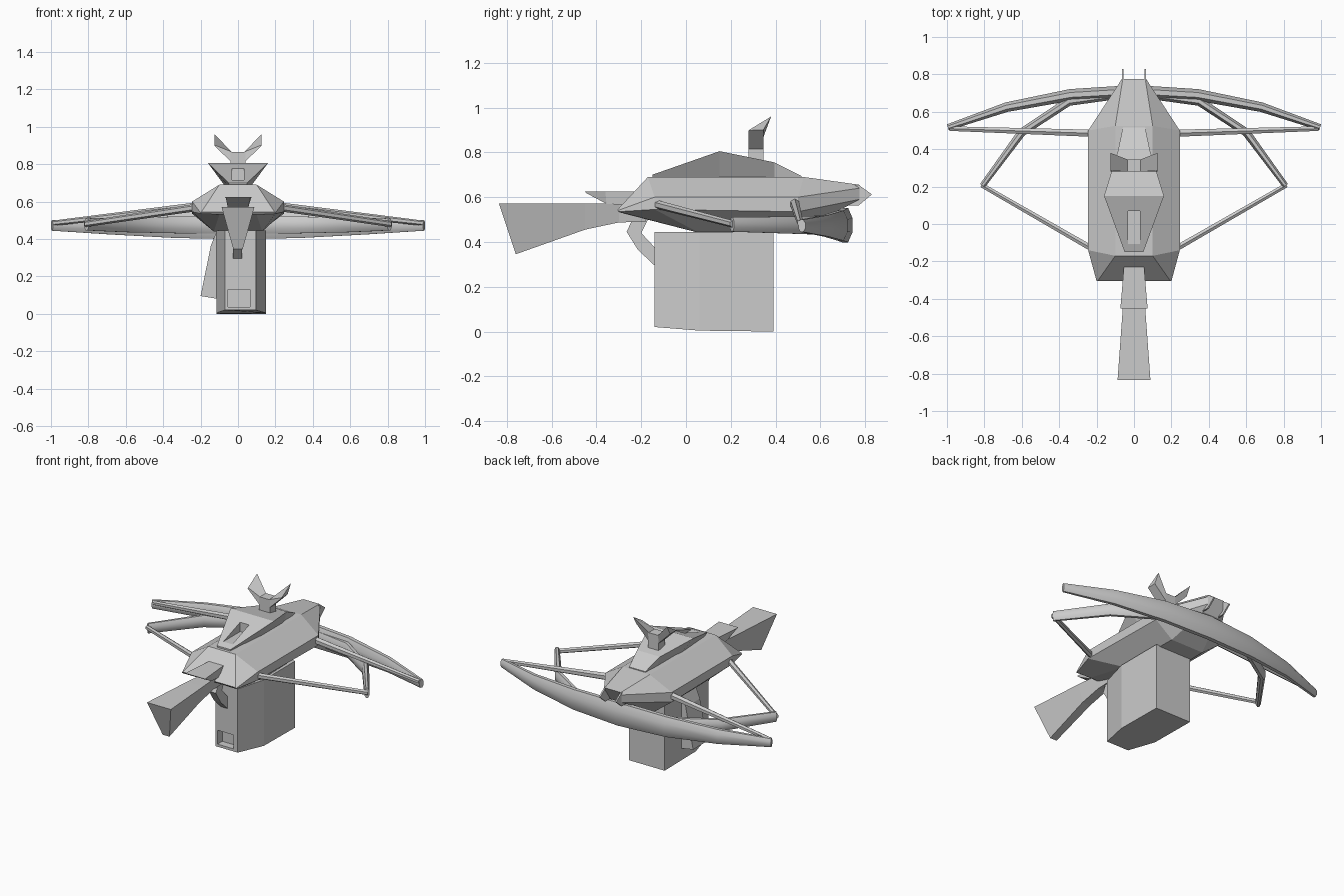
import bpy, bmesh, math
from mathutils import Vector

if "Cube" in bpy.data.objects:
    bpy.data.objects.remove(bpy.data.objects["Cube"])


def loft(name, rings, smooth=False):
    """Skin a list of equal-length point rings and cap both ends."""
    bm = bmesh.new()
    vs = [[bm.verts.new(p) for p in r] for r in rings]
    n = len(vs[0])
    for a, b in zip(vs, vs[1:]):
        for i in range(n):
            j = (i + 1) % n
            bm.faces.new((a[i], a[j], b[j], b[i]))
    bm.faces.new(vs[0])
    bm.faces.new(vs[-1])
    bmesh.ops.recalc_face_normals(bm, faces=bm.faces)
    me = bpy.data.meshes.new(name)
    bm.to_mesh(me)
    bm.free()
    ob = bpy.data.objects.new(name, me)
    bpy.context.collection.objects.link(ob)
    if smooth:
        bpy.ops.object.select_all(action='DESELECT')
        ob.select_set(True)
        bpy.context.view_layer.objects.active = ob
        bpy.ops.object.shade_smooth_by_angle(angle=math.radians(40))
    return ob


def sym(*half):
    """Close a half ring given on +x by mirroring it to -x."""
    return list(half) + [(-x, y, z) for x, y, z in reversed(half)]


def block(name, x0, x1, y0, y1, z0, z1):
    r = lambda z: [(x0, y0, z), (x1, y0, z), (x1, y1, z), (x0, y1, z)]
    return loft(name, [r(z0), r(z1)])


def cut(ob, cutter):
    m = ob.modifiers.new("cut", 'BOOLEAN')
    m.operation, m.solver, m.object = 'DIFFERENCE', 'EXACT', cutter
    cutter.hide_render = True
    bpy.context.view_layer.objects.active = ob
    bpy.ops.object.modifier_apply(modifier=m.name)
    bpy.data.objects.remove(cutter)


def side_profile(name, pts, x0, x1):
    return loft(name, [[(x, y, z) for y, z in pts] for x in (x0, x1)])


def sweep(name, path, sides, smooth=True):
    """Elliptical sweep; path entries are (point, half thickness, half height)."""
    rings = []
    for i, (p, t, h) in enumerate(path):
        d = Vector(path[min(i + 1, len(path) - 1)][0]) - Vector(path[max(i - 1, 0)][0])
        nrm = Vector((-d.y, d.x, 0)).normalized()
        rings.append([Vector(p) + nrm * t * math.cos(a) + Vector((0, 0, h * math.sin(a)))
                      for a in [2 * math.pi * (k + .5) / sides for k in range(sides)]])
    return loft(name, rings, smooth)


def full(half):
    return half + [((-p[0], p[1], p[2]), t, h) for p, t, h in reversed(half) if p[0] > 0]


# main body with pointed front edge and tapered tail
loft("body", [
    sym((.195, -.305, .545), (.2, -.305, .54), (.2, -.303, .535), (.1, -.29, .53)),
    sym((.1, -.17, .69), (.245, -.14, .6), (.245, -.14, .545), (.13, .06, .44)),
    sym((.1, .525, .69), (.245, .5, .6), (.245, .5, .535), (.12, .5, .44)),
    sym((.06, .775, .655), (.065, .775, .64), (.065, .775, .59), (.06, .72, .56))])

# flared hopper on top with a front groove
hopper = loft("hopper", [
    sym((.05, -.15, .70), (.04, -.15, .67)),
    sym((.16, .15, .805), (.06, .15, .67)),
    sym((.085, .395, .755), (.06, .395, .67)),
    sym((.06, .515, .695), (.06, .515, .67))])
cut(hopper, block("groove_cutter", -.033, .033, -.2, .07, .715, .9))

# forked sight
block("sight_post", -.04, .04, .28, .345, .70, .866)
for s, side in ((1, "right"), (-1, "left")):
    loft("sight_wing_" + side, [
        [(s * .035, .28, .866), (s * .035, .345, .866), (s * .035, .345, .81), (s * .035, .28, .81)],
        [(s * .125, .285, .902), (s * .125, .38, .96), (s * .125, .345, .9), (s * .125, .28, .898)]])
    # tail prongs
    side_profile("tail_prong_" + side, [(.53, .65), (.77, .655), (.83, .612), (.77, .562), (.53, .57)],
                 s * .055, s * .065)

# stock, rear wedge and trigger
loft("stock", [
    sym((.088, -.835, .572), (.025, -.76, .345)),
    sym((.06, -.45, .572), (.03, -.45, .455)),
    sym((.045, -.3, .57), (.03, -.3, .487)),
    sym((.04, -.18, .57), (.03, -.18, .49))])
loft("rear_wedge", [
    sym((.073, -.452, .625), (.065, -.445, .618)),
    sym((.065, -.36, .625), (.055, -.355, .57)),
    sym((.05, -.18, .625), (.05, -.18, .56))])
side_profile("trigger", [(-.235, .51), (-.265, .445), (-.215, .365), (-.13, .285),
                         (-.13, .365), (-.2, .44), (-.165, .51)], -.028, .022)

# magazine below, with front window and side chute
plan = [(-.07, -.14, .02), (.095, -.14, .02), (.15, .06, .004), (.15, .39, 0),
        (-.115, .39, 0), (-.115, .06, .004)]
magazine = loft("magazine", [plan, [(x, y, .445) for x, y, z in plan]])
cut(magazine, block("window_cutter", -.053, .065, -.2, -.09, .037, .13))
chute = [(-.11, .45), (-.145, .365), (-.2, .095), (-.11, .08)]
loft("side_chute", [[(x, y, z) for x, z in chute] for y in (.06, .21)])

# large and small bows
sweep("large_bow", full([
    ((.995, .517, .472), .018, .03), ((.68, .625, .472), .028, .052),
    ((.34, .69, .473), .034, .073), ((0, .71, .475), .036, .083)]), 8)
sweep("small_bow", full([
    ((.81, .205, .478), .017, .035), ((.6, .49, .475), .024, .042),
    ((.35, .655, .475), .026, .048), ((.1, .69, .475), .026, .05)]), 8)

# tension rods from the bow tips to the body
for s, side in ((1, "right"), (-1, "left")):
    sweep("large_rod_" + side, [((s * .985, .51, .485), .014, .014),
                                ((s * .22, .485, .572), .022, .024)], 6)
    sweep("small_rod_" + side, [((s * .815, .208, .48), .014, .016),
                                ((s * .21, -.14, .57), .018, .02)], 6)
